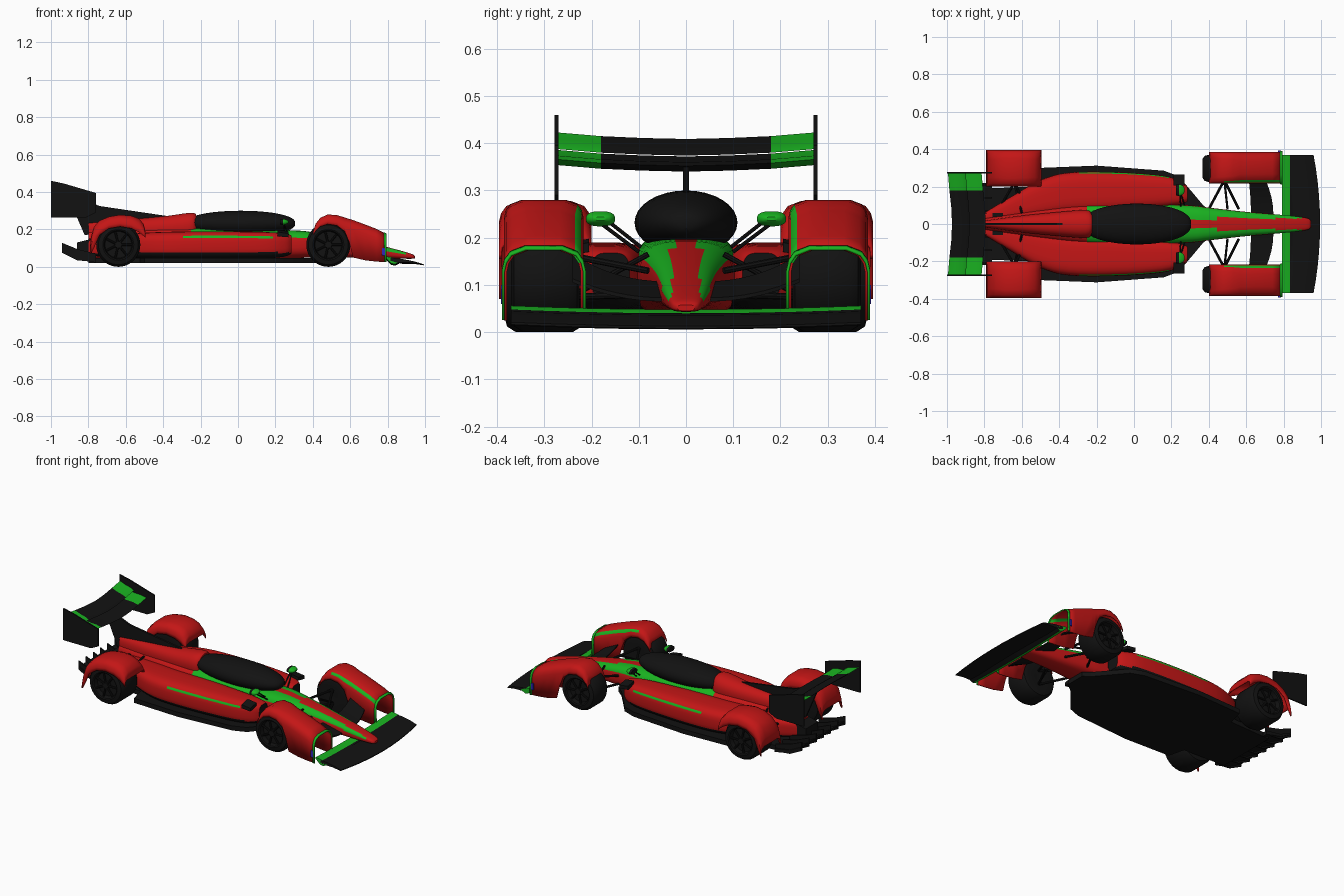
import bpy, bmesh, math
from mathutils import Vector

if "Cube" in bpy.data.objects:
    bpy.data.objects.remove(bpy.data.objects["Cube"])


def material(name, rgb):
    m = bpy.data.materials.new(name)
    m.diffuse_color = (*rgb, 1)
    m.use_nodes = True
    m.node_tree.nodes["Principled BSDF"].inputs["Base Color"].default_value = m.diffuse_color
    return m


RED = material("red_paint", (0.55, 0.008, 0.008))
GREEN = material("green_paint", (0.01, 0.45, 0.015))
BLACK = material("black_carbon", (0.006, 0.006, 0.006))
BLUE = material("blue_lamp", (0.03, 0.02, 0.5))


def skin(name, rows, mats, pick=None, closed=True, caps=True, mirror=False, thick=0):
    """Skin rows of points into a surface; pick(centre, normal) chooses the material."""
    bm = bmesh.new()
    vs = [[bm.verts.new(p) for p in r] for r in rows]
    n = len(rows[0])
    for a, b in zip(vs, vs[1:]):
        for i in range(n if closed else n - 1):
            j = (i + 1) % n
            bm.faces.new((a[i], a[j], b[j], b[i]))
    if caps and closed:
        bm.faces.new(vs[0])
        bm.faces.new(vs[-1][::-1])
    bmesh.ops.recalc_face_normals(bm, faces=bm.faces)
    for f in bm.faces:
        f.smooth = True
        if pick:
            f.material_index = pick(f.calc_center_median(), f.normal)
    me = bpy.data.meshes.new(name)
    bm.to_mesh(me)
    bm.free()
    ob = bpy.data.objects.new(name, me)
    bpy.context.collection.objects.link(ob)
    for m in mats:
        me.materials.append(m)
    bpy.ops.object.select_all(action='DESELECT')
    ob.select_set(True)
    bpy.context.view_layer.objects.active = ob
    bpy.ops.object.shade_smooth_by_angle(angle=math.radians(38))
    if thick:
        ob.modifiers.new("Solidify", 'SOLIDIFY').thickness = thick
    if mirror:
        ob.modifiers.new("Mirror", 'MIRROR').use_axis = (False, True, False)
    return ob


def smooth_path(st, steps=4):
    """Catmull-Rom interpolation of station tuples."""
    v = [Vector(s) for s in st]
    out = []
    for i in range(len(v) - 1):
        p0, p1, p2, p3 = v[max(i - 1, 0)], v[i], v[i + 1], v[min(i + 2, len(v) - 1)]
        for k in range(steps):
            t = k / steps
            out.append(0.5 * (2 * p1 + (p2 - p0) * t + (2 * p0 - 5 * p1 + 4 * p2 - p3) * t * t
                              + (3 * p1 - p0 - 3 * p2 + p3) * t ** 3))
    return out + [v[-1]]


def loft(name, st, mats, pick=None, e=3, n=28, **kw):
    """Rounded sections along x; stations are (x, y_in, y_out, z_low, z_top)."""
    rows = []
    for x, y0, y1, z0, z1 in (tuple(s) for s in smooth_path(
            [Vector(s).to_tuple() if len(s) < 4 else s for s in st])):
        row = []
        for i in range(n):
            a = math.tau * (i + .5) / n
            c, s = math.cos(a), math.sin(a)
            row.append((x, (y0 + y1) / 2 + (y1 - y0) / 2 * math.copysign(abs(c) ** (2 / e), c),
                        (z0 + z1) / 2 + (z1 - z0) / 2 * math.copysign(abs(s) ** (2 / e), s)))
        rows.append(row)
    return skin(name, rows, mats, pick, **kw)


def span(name, prof, stations, mats, pick=None, **kw):
    """An x-z profile carried across y; stations are (y, dx, dz)."""
    return skin(name, [[(x + dx, y, z + dz) for x, z in prof] for y, dx, dz in stations], mats, pick, **kw)


def fender(name, st, yi, yo, mats, pick=None):
    """Hollow arch over a wheel; stations are (x, z_low, z_top)."""
    rows = []
    for x, zb, zt in st:
        r = min(.05, (zt - zb) * .7)
        half = [(0, zb), (0, zt - r), (.1 * r, zt - .6 * r), (.35 * r, zt - .25 * r), (r, zt)]
        rows.append([(x, yi + d, z) for d, z in half] + [(x, yo - d, z) for d, z in half[::-1]])
    return skin(name, rows, mats, pick, closed=False, mirror=True, thick=.006)


def rod(name, p, q, r=.006):
    p, q = Vector(p), Vector(q)
    d = (q - p).normalized()
    u = d.orthogonal().normalized()
    w = d.cross(u)
    ring = [(u * math.cos(k * math.tau / 8) + w * math.sin(k * math.tau / 8)) * r for k in range(8)]
    return skin(name, [[p + o for o in ring], [q + o for o in ring]], [BLACK], mirror=True)


# Central body with the long nose, green on its shoulders
loft("body", [(.945, -.018, .018, .045, .058), (.92, -.033, .033, .043, .072), (.8, -.048, .048, .045, .105),
              (.6, -.065, .065, .05, .15), (.4, -.088, .088, .05, .185), (.3, -.1, .1, .045, .195),
              (0, -.112, .112, .03, .205), (-.25, -.108, .108, .03, .21), (-.5, -.08, .08, .03, .205),
              (-.8, -.03, .03, .05, .19)], [RED, GREEN],
     lambda c, n: int(-.28 < c.x < .9 and .2 < n.z < .995 and abs(c.y) > .03))
# Engine cover and its fin
loft("engine_cover", [(-.225, -.06, .06, .14, .283), (-.26, -.075, .075, .14, .289), (-.4, -.065, .065, .14, .27),
                      (-.6, -.045, .045, .14, .252), (-.8, -.018, .018, .14, .235)], [RED], e=2.3)
span("tail_fin", [(-.3, .26), (-.74, .325), (-.8, .35), (-.9, .355), (-.82, .17), (-.5, .2)],
     [(-.006, 0, 0), (.006, 0, 0)], [BLACK])

# Canopy bubble
rows = []
for i in range(1, 24):
    a = math.pi * i / 24
    rows.append([(.015 + .292 * math.cos(a), .109 * math.sin(a) ** .85 * math.cos(b),
                  .232 + .068 * math.sin(a) ** .85 * math.sin(b))
                 for b in [math.tau * k / 32 for k in range(32)]])
skin("canopy", rows, [BLACK])

# Side pods, dark below and at the inlet
loft("side_pod", [(.285, .12, .2, .07, .168), (.25, .105, .228, .055, .178), (.15, .09, .26, .045, .186),
                  (-.1, .07, .278, .04, .19), (-.35, .06, .275, .04, .188), (-.5, .04, .235, .045, .182),
                  (-.65, .02, .15, .05, .17), (-.8, .005, .06, .06, .15)], [RED, BLACK, GREEN],
     lambda c, n: 1 if c.z < .075 or n.x > .9 else 2 if c.y > .1 and -.3 < c.x < .2 and .3 < n.z < .55 else 0,
     e=3.4, mirror=True)
span("pod_inlet_lip", [(.21, .175), (.27, .17), (.27, .19), (.21, .198)], [(.205, 0, 0), (.265, 0, -.012)],
     [BLACK], mirror=True)

# Flat floor with tapered front
edge = [(.42, .06), (.37, .1), (.24, .255), (.16, .285), (-.2, .312), (-.5, .3), (-.525, .2), (-.8, .19)]
outline = edge + [(x, -y) for x, y in edge[::-1]]
skin("floor", [[(x, y, z) for x, y in outline] for z in (.02, .048)], [BLACK])

# Diffuser ramp and strakes
span("diffuser", [(-.76, .022), (-.86, .045), (-.935, .085), (-.935, .097), (-.86, .06), (-.76, .045)],
     [(-.22, 0, 0), (.22, 0, 0)], [BLACK])
for i in range(7):
    y = -.21 + .07 * i
    span("diffuser_strake", [(-.76, .025), (-.86, .035), (-.94, .075), (-.94, .128), (-.86, .095), (-.76, .07)],
         [(y - .004, 0, 0), (y + .004, 0, 0)], [BLACK])
span("gearbox_housing", [(-.7, .05), (-.86, .07), (-.86, .13), (-.7, .17)], [(-.06, 0, 0), (.06, 0, 0)], [BLACK])


# Wheels: lathed tyre with dished rim, spokes and hub
def wheel(name, x, y0, y1, r=.118):
    prof = [(.02, y0 + .01), (r - .03, y0), (r - .012, y0 + .006), (r, y0 + .025), (r, y1 - .025), (r - .012, y1 - .006),
            (r - .035, y1), (r - .042, y1 - .004), (r - .047, y1 - .03), (.02, y1 - .03), (.018, y1 - .005), (.002, y1 - .005)]
    rows = [[(x + q * math.cos(k * math.tau / 40), y, r + q * math.sin(k * math.tau / 40)) for k in range(40)]
            for q, y in prof]
    skin(name, rows, [BLACK], mirror=True)
    for k in range(7):
        a = k * math.tau / 7
        c, s = math.cos(a), math.sin(a)
        rod(name + "_spoke", (x + .015 * c, y1 - .012, r + .015 * s), (x + .072 * c, y1 - .012, r + .072 * s), .006)


wheel("front_wheel", .483, .225, .37)
wheel("rear_wheel", -.64, .215, .385)

# Fenders
fender("front_fender", [(.4, .165, .185), (.415, .19, .23), (.44, .215, .262), (.48, .228, .28), (.53, .22, .276),
                        (.57, .19, .264), (.595, .13, .256), (.615, .05, .25), (.68, .035, .226), (.74, .028, .203),
                        (.79, .025, .178)], .217, .385, [RED, GREEN],
       lambda c, n: int(c.x > .5 and .25 < abs(n.z) < .75 and c.y < .3))
fender("front_fender_rim", [(.782, .026, .184), (.795, .026, .178)], .212, .39, [GREEN])
fender("rear_fender", [(-.79, .07, .12), (-.785, .07, .165), (-.77, .1, .215), (-.74, .17, .247), (-.69, .205, .268),
                       (-.63, .215, .278), (-.57, .205, .273), (-.53, .185, .258), (-.505, .165, .23),
                       (-.495, .155, .19)], .2, .396, [RED])
span("fender_lamp", [(.77, .06), (.785, .06), (.785, .1), (.77, .1)], [(.384, 0, 0), (.392, 0, 0)],
     [BLUE], mirror=True)

# Front wing: arched main plane plus green flap
sweep = [(y / 10 * .37, -.035 * (y / 10) ** 2, .008 * (y / 10) ** 2) for y in range(-10, 11, 2)]
span("front_wing", [(.85, .04), (.9, .036), (.95, .027), (.995, .013), (.995, .008), (.94, .016), (.88, .016),
                    (.85, .025)], sweep, [BLACK])
span("front_flap", [(.79, .048), (.835, .04), (.87, .022), (.84, .006), (.82, .01), (.79, .038)],
     [(y, 0, dz) for y, dx, dz in sweep], [GREEN, BLACK], lambda c, n: int(c.x > .84))

# Curved vanes beside the nose
vane = [(.05 + .19 * t / 8, .08 * (t / 8) ** 2) for t in range(9)]
skin("nose_vane", [[(.745 - d * .55, y, .065 + d * .5), (.625 - d * .15, y, .1 + d * .7),
                    (.625 - d * .15, y, .108 + d * .7), (.745 - d * .55, y, .073 + d * .5)] for y, d in vane],
     [BLACK], mirror=True)

# Rear wing: two planes with green tips and end plates
tips = lambda c, n: int(abs(c.y) > .18)
rear = [(-.275, 0, .014), (-.18, .008, .006), (-.09, .018, .002), (0, .022, 0),
        (.09, .018, .002), (.18, .008, .006), (.275, 0, .014)]
span("rear_wing_main", [(-.815, .352), (-.85, .34), (-.9, .347), (-.94, .372), (-.9, .362), (-.85, .36)],
     rear, [BLACK, GREEN], tips)
span("rear_wing_flap", [(-.9, .374), (-.94, .376), (-.975, .39), (-.995, .409), (-.96, .396), (-.92, .386)],
     rear, [BLACK, GREEN], tips)
span("rear_end_plate", [(-1, .46), (-.93, .445), (-.76, .395), (-.76, .29), (-.81, .265), (-1, .265)],
     [(.27, 0, 0), (.278, 0, 0)], [BLACK], mirror=True)

# Suspension arms
for z0, z1 in ((.13, .16), (.08, .075)):
    for x in (.4, .56):
        rod("front_arm", (x, .08, z0), (.483, .235, z1), .007)
    for x in (-.74, -.55):
        rod("rear_arm", (x, .05, z0), (-.64, .22, z1), .007)
rod("front_push_rod", (.5, .08, .165), (.483, .235, .08), .006)
rod("rear_push_rod", (-.6, .06, .19), (-.64, .22, .09), .006)

# Mirrors on stalks
loft("mirror", [(.225, .152, .21, .226, .254), (.245, .15, .212, .224, .256), (.262, .158, .204, .23, .25),
                (.27, .17, .192, .236, .244)], [BLACK, GREEN], lambda c, n: int(c.x > .24), e=2.5, mirror=True)
rod("mirror_stalk", (.25, .095, .18), (.245, .165, .235), .004)
rod("mirror_brace", (.27, .1, .17), (.245, .18, .23), .004)
